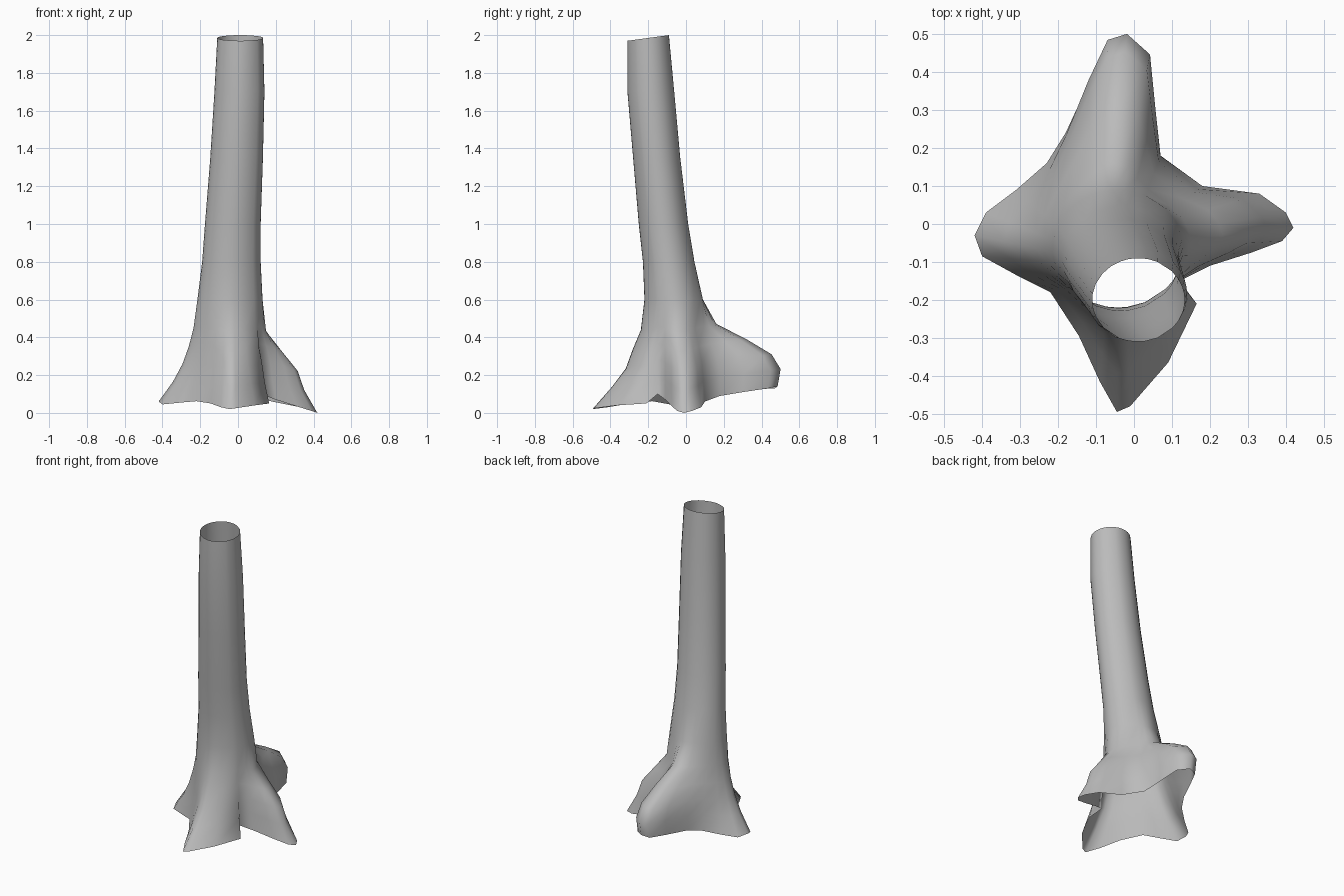
import bpy
import math
from mathutils import Vector

if "Cube" in bpy.data.objects:
    bpy.data.objects.remove(bpy.data.objects["Cube"])

# Root footprint, clockwise from the front root tip
FOOTPRINT = [
    (-.045, -.495, .02), (-.09, -.415, .03), (-.145, -.295, .05), (-.22, -.18, .062),
    (-.3, -.14, .055), (-.4, -.085, .045), (-.42, -.03, .06), (-.39, .03, .05),
    (-.31, .09, .07), (-.23, .16, .1), (-.18, .24, .12), (-.12, .37, .125),
    (-.07, .47, .13), (-.02, .485, .14), (.04, .435, .13), (.055, .3, .11),
    (.07, .18, .09), (.18, .1, .06), (.33, .08, .03), (.4, .03, .01),
    (.42, -.01, 0), (.39, -.045, .01), (.31, -.075, .035), (.2, -.11, .07),
    (.12, -.15, .1), (.165, -.21, .05), (.09, -.365, .04), (-.01, -.48, .025)]

# Trunk sections: height, x range, y range
TRUNK = [
    (.6, -.215, .13, -.22, .09), (.8, -.19, .12, -.228, .045),
    (1.0, -.175, .12, -.25, .012), (1.35, -.147, .132, -.28, -.03),
    (1.7, -.125, .14, -.31, -.062), (1.985, -.11, .133, -.31, -.09)]

# How far each root has spread at each step down from the trunk
STEPS = [.28, .46, .63, .8, 1]
SPREAD = [
    ((0, -1), (.07, .23, .36, .63, 1)),
    ((-1, 0), (.1, .22, .38, .62, 1)),
    ((0, 1), (.18, .59, .92, 1.04, 1)),
    ((1, 0), (.07, .36, .64, .76, 1))]

COUNT = len(FOOTPRINT)
HUB = Vector((-.04, -.065))


def column_angle(i):
    """Trunk angle: footprint direction evened out around the ring."""
    x, y, _ = FOOTPRINT[i]
    even = -math.pi / 2 - math.tau * i / COUNT
    aimed = math.atan2(y - HUB.y, x - HUB.x)
    gap = (aimed - even + math.pi) % math.tau - math.pi
    return even + .55 * gap


def trunk_point(section, angle):
    z, x0, x1, y0, y1 = section
    x = (x0 + x1) / 2 + (x1 - x0) / 2 * math.cos(angle)
    y = (y0 + y1) / 2 + (y1 - y0) / 2 * math.sin(angle)
    if section is TRUNK[-1]:
        z += .015 * math.sin(angle)      # slanted cut at the top
    return Vector((x, y, z))


def spread_at(foot, step):
    """Blend the root profiles by the direction of the foot."""
    d = (foot.xy - HUB).normalized()
    weights = [max(0, d.x * a[0] + d.y * a[1]) ** 2 for a, _ in SPREAD]
    return sum(w * p[step] for w, (_, p) in zip(weights, SPREAD)) / sum(weights)


# Build columns from the root edge up to the top rim
verts, faces = [], []
for i in range(COUNT):
    angle = column_angle(i)
    collar = trunk_point(TRUNK[0], angle)
    foot = Vector(FOOTPRINT[i])
    for k in reversed(range(len(STEPS))):
        p = collar.lerp(foot, spread_at(foot, k))
        p.z = collar.z + (foot.z - collar.z) * STEPS[k]
        verts.append(p)
    verts += [trunk_point(s, angle) for s in TRUNK]

rows = len(STEPS) + len(TRUNK)
for i in range(COUNT):
    a, b = i * rows, (i + 1) % COUNT * rows
    for k in range(rows - 1):
        faces.append((b + k, a + k, a + k + 1, b + k + 1))

mesh = bpy.data.meshes.new("trunk_with_roots")
mesh.from_pydata(verts, [], faces)
trunk = bpy.data.objects.new("trunk_with_roots", mesh)
bpy.context.collection.objects.link(trunk)
mesh.polygons.foreach_set("use_smooth", [True] * len(faces))

# Plain grey bark
bark = bpy.data.materials.new("grey_bark")
bark.use_nodes = True
bark.diffuse_color = (.5, .5, .5, 1)
bark.node_tree.nodes["Principled BSDF"].inputs["Base Color"].default_value = (.5, .5, .5, 1)
mesh.materials.append(bark)
